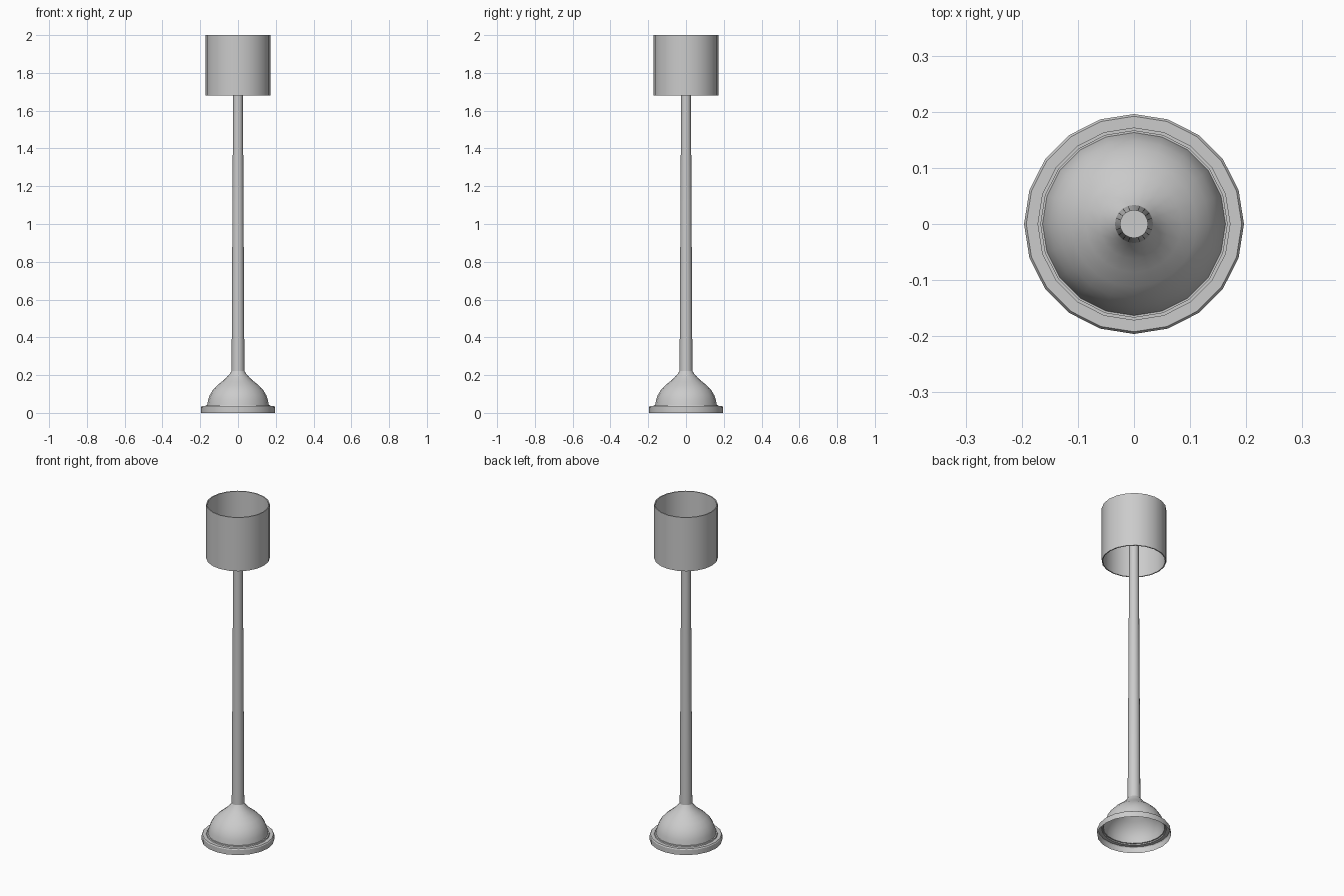
import bpy, bmesh, math

if "Cube" in bpy.data.objects:
    bpy.data.objects.remove(bpy.data.objects["Cube"])

SIDES = 20


def lathe(name, profile, closed=False, cap_top=False):
    """Revolve an (r, z) profile around the z axis."""
    bm = bmesh.new()
    rings = []
    for r, z in profile:
        rings.append([bm.verts.new((r * math.cos(2 * math.pi * i / SIDES),
                                    r * math.sin(2 * math.pi * i / SIDES), z))
                      for i in range(SIDES)])
    pairs = list(zip(rings, rings[1:]))
    if closed:
        pairs.append((rings[-1], rings[0]))
    for a, b in pairs:
        for i in range(SIDES):
            j = (i + 1) % SIDES
            bm.faces.new((a[i], a[j], b[j], b[i]))
    if cap_top:
        bm.faces.new(rings[-1])
    mesh = bpy.data.meshes.new(name)
    bm.to_mesh(mesh)
    bm.free()
    obj = bpy.data.objects.new(name, mesh)
    bpy.context.collection.objects.link(obj)
    bpy.ops.object.select_all(action='DESELECT')
    obj.select_set(True)
    bpy.context.view_layer.objects.active = obj
    bpy.ops.object.shade_smooth_by_angle(angle=math.radians(32))
    return obj


# Hollow base: rim with a small step, then a bell-shaped dome
lathe("base", [
    (0.196, 0.0), (0.196, 0.03), (0.192, 0.036), (0.172, 0.036),
    (0.170, 0.042), (0.163, 0.042), (0.158, 0.07), (0.149, 0.095),
    (0.134, 0.12), (0.112, 0.144), (0.086, 0.165), (0.062, 0.186),
    (0.045, 0.205), (0.034, 0.222),
])

# Tapered pole ending in a flat cap inside the shade
lathe("pole", [(0.034, 0.222), (0.025, 1.88)], cap_top=True)

# Drum shade: thin-walled open tube
lathe("shade", [(0.172, 1.68), (0.172, 2.0), (0.166, 2.0), (0.166, 1.68)],
      closed=True)
